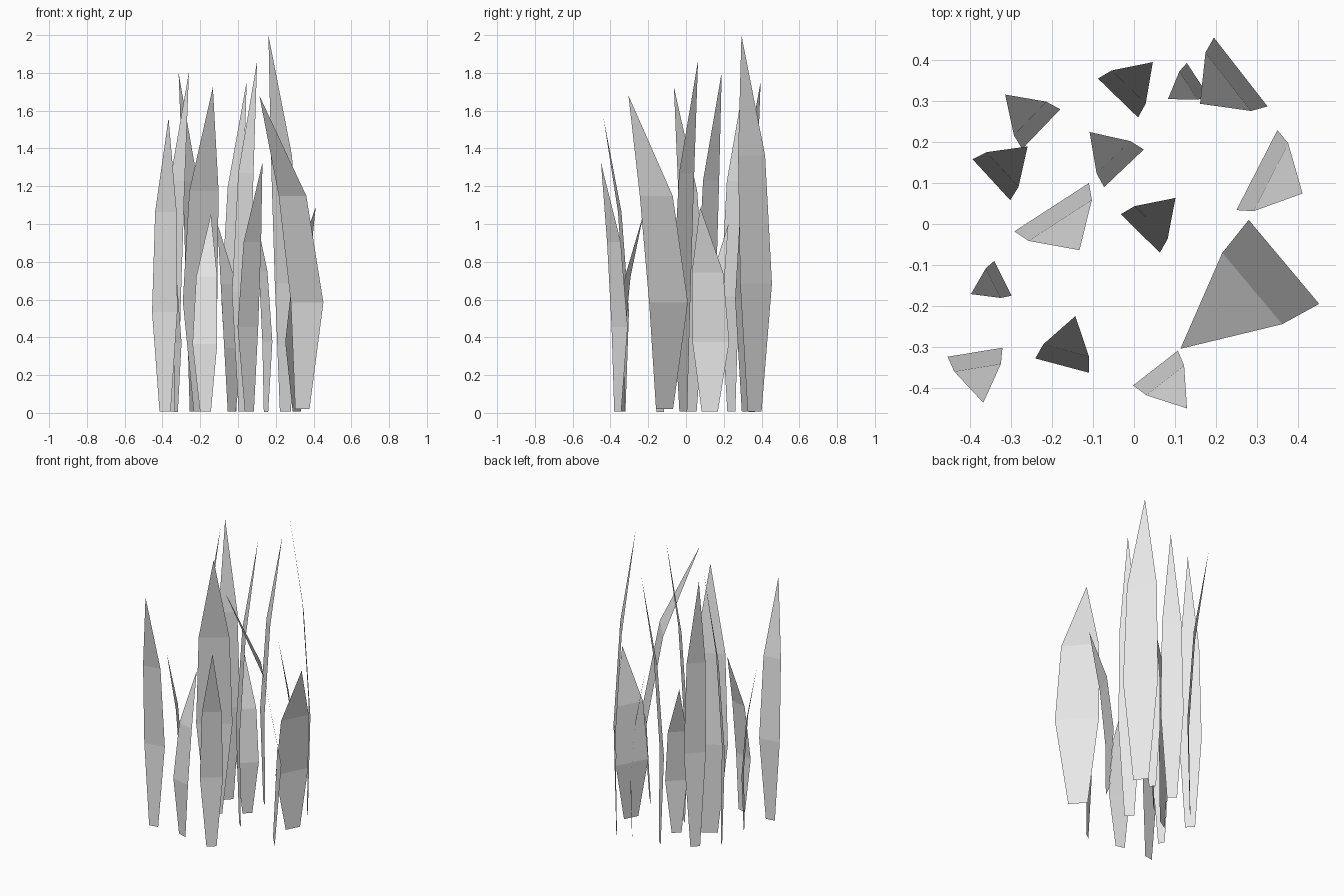
import bpy
import bmesh
from mathutils import Vector

# Remove the default cube
cube = bpy.data.objects.get("Cube")
if cube:
    bpy.data.objects.remove(cube, do_unlink=True)

# Single pale grey material
grey = bpy.data.materials.new("pale_grey")
grey.use_nodes = True
colour = (0.8, 0.8, 0.8, 1.0)
grey.diffuse_color = colour
grey.node_tree.nodes["Principled BSDF"].inputs["Base Color"].default_value = colour

# Blade outline shared by all: (height fraction, width fraction, lean fraction)
PROFILE = [(0, 0.44, 0.1), (0.34, 1, 0), (0.68, 0.85, 0.306)]


def make_blade(name, right, left, lean, height):
    """Flat pointed leaf: widest edge runs right-left, tip bends forward by lean."""
    right, left = Vector(right), Vector(left)
    centre, half = (right + left) / 2, (left - right) / 2
    forward = Vector((half.y, -half.x)).normalized()
    foot = 0.06 * lean

    bm = bmesh.new()
    rows = []
    for rise, width, bend in PROFILE:
        middle = centre + forward * lean * bend
        z = foot + (height - foot) * rise
        rows.append([bm.verts.new((*(middle + half * width * side), z))
                     for side in (1, -1)])
    tip = bm.verts.new((*(centre + forward * lean), height))

    # Two strips and a pointed end
    for low, high in zip(rows, rows[1:]):
        bm.faces.new((low[0], low[1], high[1], high[0]))
    bm.faces.new((rows[-1][0], rows[-1][1], tip))

    mesh = bpy.data.meshes.new(name)
    bm.to_mesh(mesh)
    bm.free()
    mesh.materials.append(grey)
    blade = bpy.data.objects.new(name, mesh)
    bpy.context.collection.objects.link(blade)
    return blade


# Each blade: name, ends of the widest edge, forward lean, tip height
BLADES = [
    ("back_left_tall_blade", (0.195, 0.455), (0.326, 0.287), 0.126, 2.0),
    ("broad_blade", (0.28, 0.01), (0.452, -0.195), 0.33, 1.68),
    ("left_short_blade", (0.25, 0.034), (0.35, 0.229), 0.125, 1.09),
    ("middle_right_blade", (-0.292, -0.018), (-0.11, 0.1), 0.125, 1.725),
    ("front_left_blade", (-0.002, -0.394), (0.107, -0.309), 0.125, 1.325),
    ("front_right_blade", (-0.455, -0.324), (-0.321, -0.302), 0.125, 1.56),
    ("front_short_blade", (-0.11, -0.363), (-0.241, -0.328), 0.125, 1.055),
    ("right_small_blade", (-0.341, -0.09), (-0.299, -0.175), 0.087, 1.08),
    ("right_tall_blade", (-0.302, 0.058), (-0.394, 0.158), 0.12, 1.805),
    ("back_right_blade", (-0.18, 0.28), (-0.273, 0.183), 0.122, 1.8),
    ("inner_short_blade", (0.024, 0.182), (-0.073, 0.09), 0.122, 1.0),
    ("back_blade", (0.01, 0.26), (-0.088, 0.355), 0.122, 1.755),
    ("centre_blade", (0.063, -0.07), (-0.032, 0.024), 0.122, 1.865),
    ("back_small_blade", (0.129, 0.393), (0.182, 0.312), 0.087, 1.1),
]
for blade_spec in BLADES:
    make_blade(*blade_spec)
